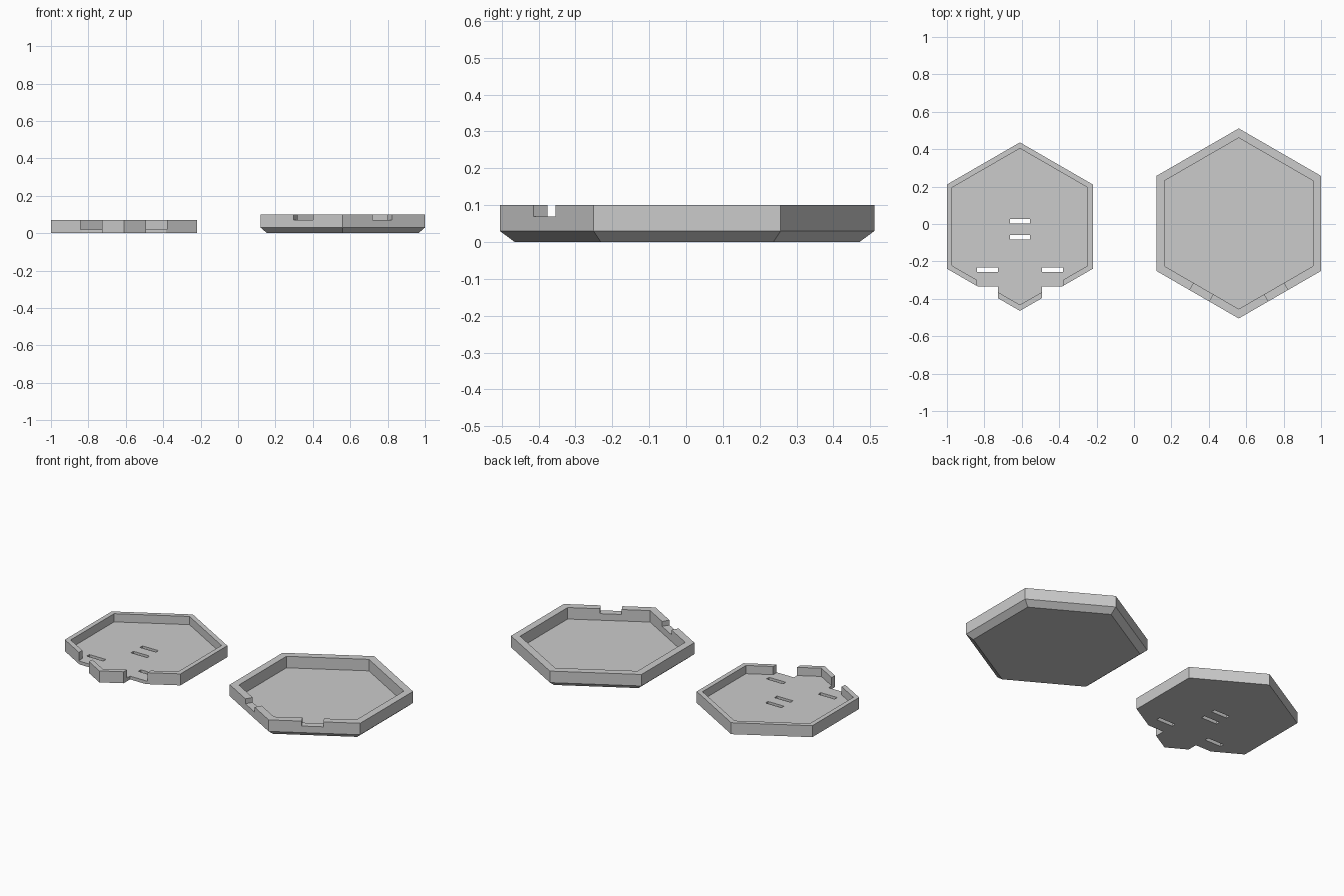
import bpy, bmesh, math
from mathutils import Matrix, Vector

if "Cube" in bpy.data.objects:
    bpy.data.objects.remove(bpy.data.objects["Cube"])


def new_object(name, bm):
    bmesh.ops.recalc_face_normals(bm, faces=bm.faces[:])
    mesh = bpy.data.meshes.new(name)
    bm.to_mesh(mesh)
    bm.free()
    obj = bpy.data.objects.new(name, mesh)
    bpy.context.collection.objects.link(obj)
    return obj


def hex_tray(name, cx, cy, rings):
    """Stack hexagonal rings (half width across flats, z), capped at both ends."""
    bm = bmesh.new()
    loops = []
    for flat, z in rings:
        r = flat / math.cos(math.pi / 6)
        loops.append([bm.verts.new((cx + r * math.cos(math.radians(30 + 60 * i)),
                                    cy + r * math.sin(math.radians(30 + 60 * i)), z))
                      for i in range(6)])
    for a, b in zip(loops, loops[1:]):
        for i in range(6):
            j = (i + 1) % 6
            bm.faces.new((a[i], a[j], b[j], b[i]))
    bm.faces.new(loops[0])
    bm.faces.new(loops[-1])
    return new_object(name, bm)


def cut(obj, name, centre, size, angle=0):
    """Subtract a box, turned about z."""
    bm = bmesh.new()
    bmesh.ops.create_cube(bm, size=1, matrix=Matrix.Translation(Vector(centre))
                          @ Matrix.Rotation(math.radians(angle), 4, 'Z')
                          @ Matrix.Diagonal((*size, 1)))
    box = new_object(name, bm)
    box.hide_render = True
    box.hide_viewport = False
    mod = obj.modifiers.new(name, 'BOOLEAN')
    mod.operation = 'DIFFERENCE'
    mod.solver = 'EXACT'
    mod.object = box
    bpy.context.view_layer.objects.active = obj
    bpy.ops.object.modifier_apply(modifier=mod.name)
    bpy.data.objects.remove(box)


# Smaller tray: strap slots through the floor, two cut-outs in the front walls
lx, ly = -0.61, -0.014
small = hex_tray("slotted_tray", lx, ly,
                 [(0.39, 0), (0.39, 0.07), (0.362, 0.07), (0.362, 0.02)])
for y in (0.016, -0.07):
    cut(small, "middle_slot", (lx, y, 0), (0.108, 0.024, 0.2))
for s in (-1, 1):
    x = lx + s * 0.174
    cut(small, "side_slot", (x, -0.245, 0), (0.112, 0.025, 0.2))
    cut(small, "floor_notch", (x, -0.435, 0), (0.114, 0.2, 0.3))
    cut(small, "wall_notch", (x, -0.40, 0.12), (0.114, 0.25, 0.2))

# Larger tray: chamfered base, shallow notches in the two front walls
rx = 0.56
large = hex_tray("chamfered_tray", rx, 0.003,
                 [(0.405, 0), (0.44, 0.03), (0.44, 0.10), (0.396, 0.10), (0.396, 0.03)])
for s in (-1, 1):
    cut(large, "rim_notch", (rx + s * 0.2, -0.365, 0.12), (0.12, 0.13, 0.10), s * 30)
